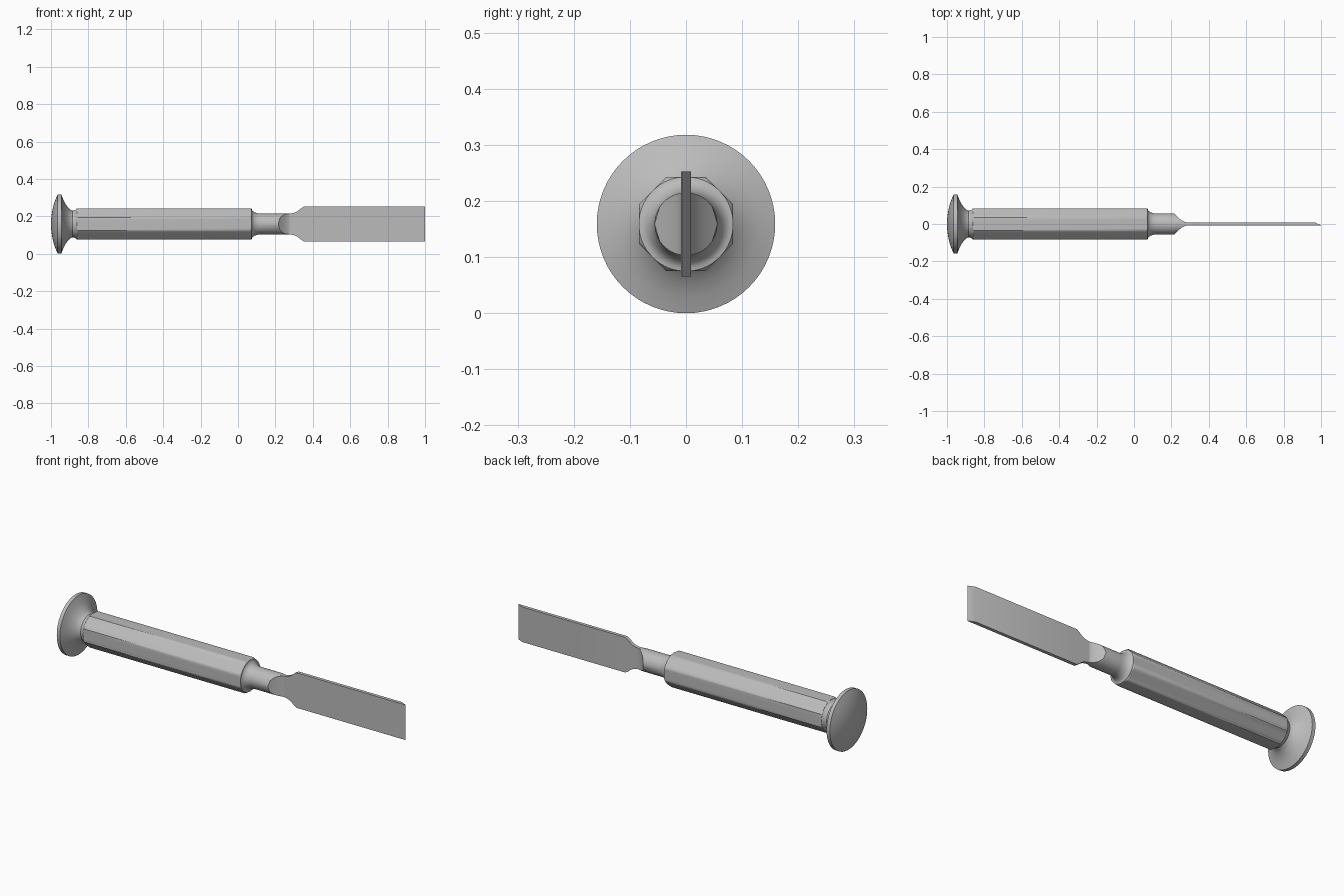
import bpy, bmesh, math
from math import sin, cos, pi

cube = bpy.data.objects.get("Cube")
if cube:
    bpy.data.objects.remove(cube)

AXIS = 0.159      # height of the tool's long axis
APOTHEM = 0.084   # octagonal grip, centre to flat
NECK = 0.056      # radius of the round neck
HALF = 0.009      # half thickness of the blade
SIDES = 64

grey = bpy.data.materials.new("plain grey")
grey.use_nodes = True
colour = (0.5, 0.5, 0.5, 1)
grey.diffuse_color = colour
grey.node_tree.nodes["Principled BSDF"].inputs["Base Color"].default_value = colour


def loft(name, sections, angle=30):
    """Skin a list of (x, [(y, z), ...]) sections and cap both ends."""
    bm = bmesh.new()
    rings = [[bm.verts.new((x, y, AXIS + z)) for y, z in pts] for x, pts in sections]
    n = len(rings[0])
    for a, b in zip(rings, rings[1:]):
        for i in range(n):
            j = (i + 1) % n
            bm.faces.new((a[i], a[j], b[j], b[i]))
    bm.faces.new(rings[0])
    bm.faces.new(rings[-1])
    bmesh.ops.remove_doubles(bm, verts=bm.verts, dist=1e-5)
    bmesh.ops.recalc_face_normals(bm, faces=bm.faces)
    mesh = bpy.data.meshes.new(name)
    bm.to_mesh(mesh)
    bm.free()
    mesh.materials.append(grey)
    obj = bpy.data.objects.new(name, mesh)
    bpy.context.collection.objects.link(obj)
    bpy.ops.object.select_all(action="DESELECT")
    obj.select_set(True)
    bpy.context.view_layer.objects.active = obj
    bpy.ops.object.shade_smooth_by_angle(angle=math.radians(angle))
    return obj


def round_section(r):
    return [(r * sin(2 * pi * i / SIDES), r * cos(2 * pi * i / SIDES)) for i in range(SIDES)]


def grip_section(r):
    """Octagon trimmed by a circle of radius r."""
    pts = []
    for i in range(SIDES):
        t = 2 * pi * i / SIDES
        off = (t + pi / 8) % (pi / 4) - pi / 8
        d = min(r, APOTHEM / cos(off))
        pts.append((d * sin(t), d * cos(t)))
    return pts


def flattened_section(h, n=24):
    """Circle with both sides sliced off at y = +-h."""
    a = math.asin(min(1, h / NECK))
    arc = [(-a + 2 * a * i / n) for i in range(n + 1)]
    top = [(NECK * sin(t), NECK * cos(t)) for t in arc]
    return top + [(-y, -z) for y, z in top]


# Domed striking cap with a flared underside
dome = [(-1 + 0.036 * (1 - cos(t)) / (1 - cos(0.45)), AXIS * sin(t) / sin(0.45))
        for t in [0.45 * i / 8 for i in range(1, 9)]]
flare = [(-0.945, 0.159), (-0.934, 0.130), (-0.922, 0.107), (-0.908, 0.088),
         (-0.895, 0.076), (-0.884, 0.071), (-0.874, 0.073), (-0.866, 0.079), (-0.861, 0.084)]
loft("striking_cap", [(x, round_section(r)) for x, r in dome + flare])

# Octagonal grip with corners trimmed at both ends
grip = [(-0.862, 0.084), (-0.859, 0.0875), (-0.856, 0.092), (0.065, 0.092),
        (0.069, 0.0875), (0.073, 0.084)]
loft("grip", [(x, grip_section(r)) for x, r in grip])

# Ferrule curving in to the round neck
ferrule = [(0.073 + 0.047 * (1 - cos(t)), NECK + 0.027 * (1 - sin(t)))
           for t in [pi / 2 * i / 8 for i in range(9)]]
loft("ferrule", [(x, round_section(r)) for x, r in ferrule])

# Neck scooped from round down to blade thickness
scoop = [(0.10, NECK), (0.215, NECK)]
scoop += [(0.215 + 0.065 * sin(t), HALF + (NECK - HALF) * (1 - sin(t)) ** 0.5 * (1 - sin(t)) )
          for t in [pi / 2 * i / 12 for i in range(1, 13)]]
loft("neck", [(x, flattened_section(h)) for x, h in scoop])

# Flat blade with shoulders and a single bevel at the cutting edge
outline = [(0.24, NECK - 0.001), (0.275, 0.056), (0.292, 0.058), (0.308, 0.063),
           (0.322, 0.071), (0.338, 0.084), (0.353, 0.094), (0.965, 0.094)]
blade = [(x, [(-HALF, -h), (HALF, -h), (HALF, h), (-HALF, h)]) for x, h in outline]
edge_y = -HALF + 0.002
blade.append((1.0, [(-HALF, -0.094), (edge_y, -0.094), (edge_y, 0.094), (-HALF, 0.094)]))
loft("blade", blade, 25)
